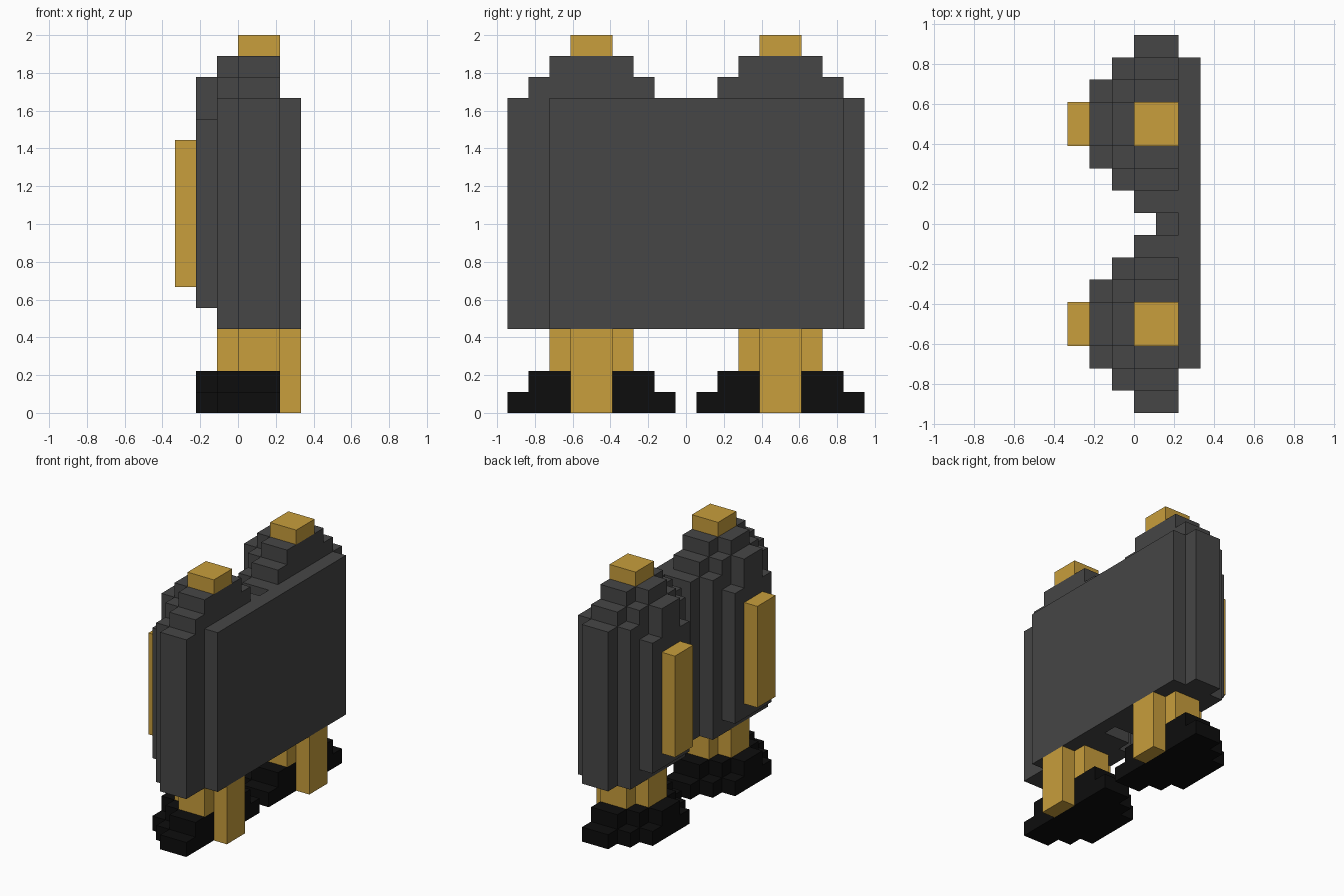
import bpy, bmesh
from mathutils import Vector

if "Cube" in bpy.data.objects:
    bpy.data.objects.remove(bpy.data.objects["Cube"])

U = 1 / 9  # one block step


def material(name, rgb):
    m = bpy.data.materials.new(name)
    m.diffuse_color = (*rgb, 1)
    m.use_nodes = True
    m.node_tree.nodes["Principled BSDF"].inputs["Base Color"].default_value = m.diffuse_color
    return m


GREY = material("dark grey", (0.061, 0.061, 0.061))
GOLD = material("gold", (0.578, 0.342, 0.045))
BLACK = material("black", (0.004, 0.004, 0.004))


def block_shape(name, boxes, mat, cy=0.0):
    """Union of grid boxes (x0, x1, y0, y1, z0, z1) in block steps: outer skin only."""
    cells = set()
    for x0, x1, y0, y1, z0, z1 in boxes:
        cells |= {(x, y, z) for x in range(x0, x1)
                  for y in range(y0, y1) for z in range(z0, z1)}
    bm = bmesh.new()
    for c in cells:
        for axis in range(3):
            for side in (0, 1):
                n = list(c)
                n[axis] += 2 * side - 1
                if tuple(n) in cells:
                    continue
                a, b = (axis + 1) % 3, (axis + 2) % 3
                ring = [(0, 0), (1, 0), (1, 1), (0, 1)]
                if not side:
                    ring.reverse()
                verts = []
                for i, j in ring:
                    p = Vector(c)
                    p[axis] += side
                    p[a] += i
                    p[b] += j
                    p.y += cy
                    verts.append(bm.verts.new(p * U))
                bm.faces.new(verts)
    bmesh.ops.remove_doubles(bm, verts=bm.verts, dist=1e-4)
    bmesh.ops.dissolve_limit(bm, angle_limit=0.01, verts=bm.verts, edges=bm.edges)
    me = bpy.data.meshes.new(name)
    bm.to_mesh(me)
    bm.free()
    me.materials.append(mat)
    ob = bpy.data.objects.new(name, me)
    bpy.context.collection.objects.link(ob)
    return ob


def steps(*rows):
    """Rows of (x start, x end, half width, bottom, top), symmetric in y."""
    return [(x0, x1, -w, w, z0, z1) for x0, x1, w, z0, z1 in rows]


for side, cy in (("front", -4.5), ("rear", 4.5)):
    # half-round tank with a stepped dome
    block_shape(side + "_tank", steps(
        (0, 2, 4, 4, 15), (0, 2, 3, 4, 16), (0, 2, 2, 4, 17),
        (-1, 0, 3, 4, 15), (-1, 0, 2, 4, 16), (-1, 0, 1, 4, 17),
        (-2, -1, 2, 5, 14), (-2, -1, 1, 5, 16)), GREY, cy)
    # gold trim: cap, outer strip, neck and rear strut
    block_shape(side + "_cap", steps((0, 2, 1, 17, 18)), GOLD, cy)
    block_shape(side + "_strip", steps((-3, -2, 1, 6, 13)), GOLD, cy)
    block_shape(side + "_neck", steps((0, 2, 2, 2, 4), (-1, 0, 1, 2, 4)), GOLD, cy)
    block_shape(side + "_strut", steps((2, 3, 1, 0, 4)), GOLD, cy)
    # flared black nozzle
    block_shape(side + "_nozzle", steps(
        (0, 2, 4, 0, 1), (-1, 0, 3, 0, 1), (-2, -1, 2, 0, 1),
        (0, 2, 3, 1, 2), (-1, 0, 2, 1, 2), (-2, -1, 1, 1, 2)), BLACK, cy)

# flat back plate and the link between the tanks
block_shape("back_plate", [(2, 3, -7, 7, 4, 15)], GREY, 0.5)
block_shape("tank_link", [(1, 2, 0, 1, 5, 14)], GREY, -0.5)
